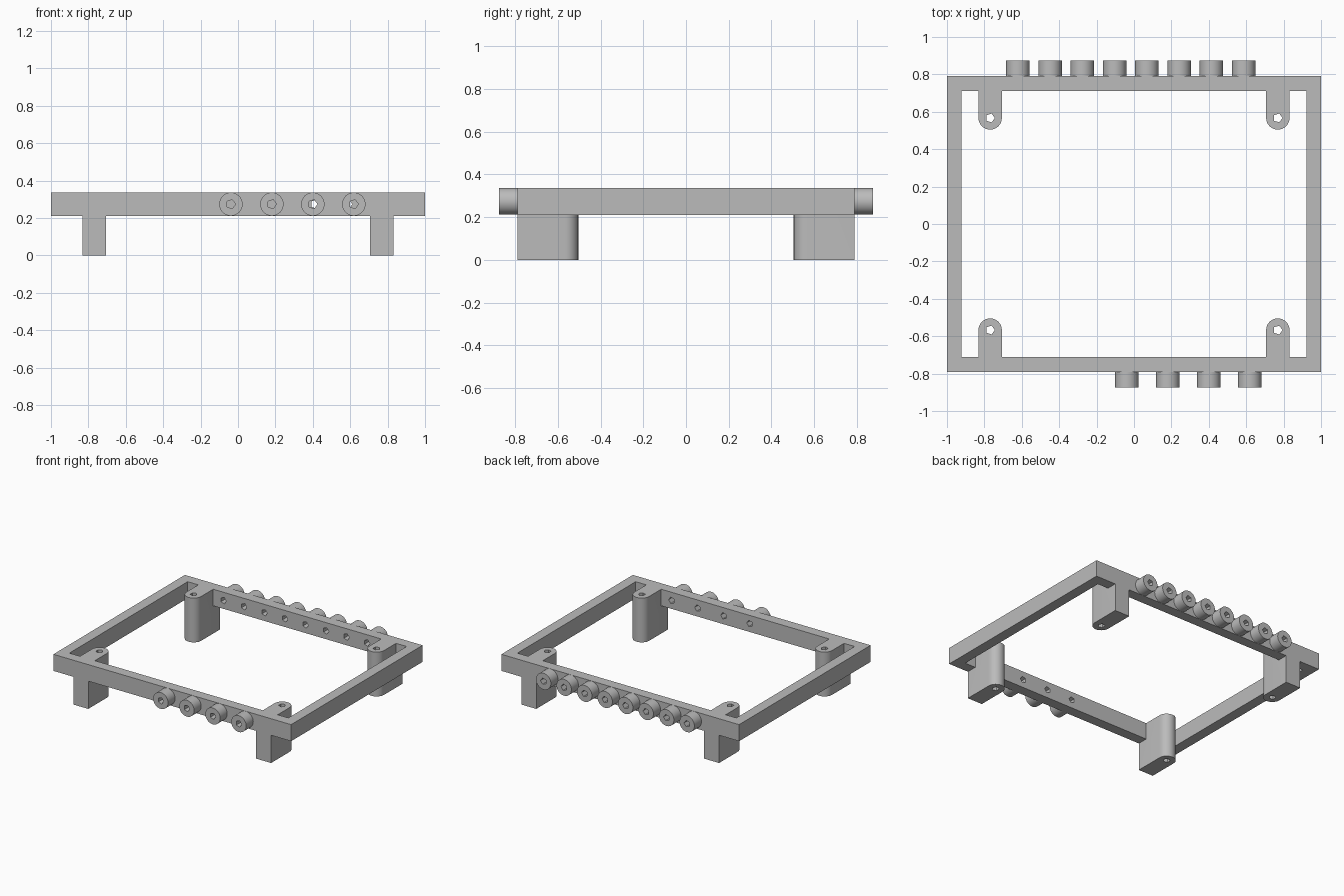
import bpy, bmesh
from math import cos, sin, pi

cube = bpy.data.objects.get("Cube")
if cube:
    bpy.data.objects.remove(cube, do_unlink=True)

# Main dimensions
HALF_Y, INNER_X, INNER_Y = 0.79, 0.921, 0.711
RAIL_Z, TOP_Z = 0.211, 0.337
MID_Z = (RAIL_Z + TOP_Z) / 2
LEG_X, LEG_Y, R = 0.769, 0.567, 0.0625
BOSS_Y, HOLE_R = 0.875, 0.025
FRONT_X = [-0.038 + 0.219 * i for i in range(4)]
REAR_X = [-0.621 + 0.1725 * i for i in range(8)]

grey = bpy.data.materials.new("plain grey")
grey.use_nodes = True
grey.diffuse_color = (0.5, 0.5, 0.5, 1)
grey.node_tree.nodes["Principled BSDF"].inputs["Base Color"].default_value = grey.diffuse_color


def arc(cx, cy, r, n, start=0.0, sweep=2 * pi, closed=True):
    steps = n if closed else n + 1
    return [(cx + r * cos(start + sweep * i / n), cy + r * sin(start + sweep * i / n))
            for i in range(steps)]


def rect(x0, x1, y0, y1):
    return [(x0, y0), (x1, y0), (x1, y1), (x0, y1)]


def add_prism(bm, points, lo, hi, axis="z"):
    """Extrude a flat outline along z (xy outline) or y (xz outline)."""
    def place(p, d):
        return (p[0], p[1], d) if axis == "z" else (p[0], d, p[1])
    a = [bm.verts.new(place(p, lo)) for p in points]
    b = [bm.verts.new(place(p, hi)) for p in points]
    bm.faces.new(a)
    bm.faces.new(b)
    for i in range(len(a)):
        j = (i + 1) % len(a)
        bm.faces.new((a[i], a[j], b[j], b[i]))


def make(name, *prisms):
    bm = bmesh.new()
    for prism in prisms:
        add_prism(bm, *prism)
    bmesh.ops.recalc_face_normals(bm, faces=bm.faces)
    mesh = bpy.data.meshes.new(name)
    bm.to_mesh(mesh)
    bm.free()
    mesh.materials.append(grey)
    obj = bpy.data.objects.new(name, mesh)
    bpy.context.collection.objects.link(obj)
    return obj


def select(obj):
    bpy.ops.object.select_all(action="DESELECT")
    obj.select_set(True)
    bpy.context.view_layer.objects.active = obj


def cut(obj, *cutters):
    select(obj)
    for cutter in cutters:
        mod = obj.modifiers.new("cut", "BOOLEAN")
        mod.operation, mod.solver, mod.object = "DIFFERENCE", "EXACT", cutter
        bpy.ops.object.modifier_apply(modifier=mod.name)


# Cutters: frame opening and five-sided screw holes
opening = make("opening_cutter", (rect(-INNER_X, INNER_X, -INNER_Y, INNER_Y), 0.1, 0.5))
slot = make("rail_cutter",
            (rect(-1, 1, INNER_Y, 1), RAIL_Z, 0.5),
            (rect(-1, 1, -1, -INNER_Y), RAIL_Z, 0.5))
side_holes = make("side_hole_cutter", *[
    (arc(x, MID_Z, HOLE_R, 5), s * 0.65, s * 0.95, "y")
    for s, xs in ((-1, FRONT_X), (1, REAR_X)) for x in xs])
leg_holes = make("leg_hole_cutter", *[
    (arc(sx * LEG_X, sy * LEG_Y, HOLE_R, 5), -0.1, 0.5)
    for sx in (-1, 1) for sy in (-1, 1)])
cutters = (opening, slot, side_holes, leg_holes)
for c in cutters:
    c.hide_render = True

# Rectangular frame
frame = make("frame", (rect(-1, 1, -HALF_Y, HALF_Y), RAIL_Z, TOP_Z))
cut(frame, opening, side_holes)

# Four round-nosed legs, notched around the rails
parts = []
for sx, side in ((-1, "right"), (1, "left")):
    for sy, end in ((-1, "front"), (1, "rear")):
        x = sx * LEG_X
        nose = arc(x, sy * LEG_Y, R, 16, 0, -sy * pi, closed=False)
        outline = nose + [(x - R, sy * HALF_Y), (x + R, sy * HALF_Y)]
        leg = make(f"{end}_{side}_leg", (outline, 0, TOP_Z))
        cut(leg, slot, leg_holes)
        parts.append(leg)

# Round bosses on the front and rear rails
for s, end, xs in ((-1, "front", FRONT_X), (1, "rear", REAR_X)):
    for i, x in enumerate(xs):
        boss = make(f"{end}_boss_{i + 1}",
                    (arc(x, MID_Z, R, 32), s * HALF_Y, s * BOSS_Y, "y"))
        cut(boss, side_holes)
        parts.append(boss)

# Smooth the curved walls, keep edges sharp
for obj in parts:
    select(obj)
    bpy.ops.object.shade_smooth_by_angle(angle=pi / 6)

for c in cutters:
    bpy.data.objects.remove(c, do_unlink=True)
